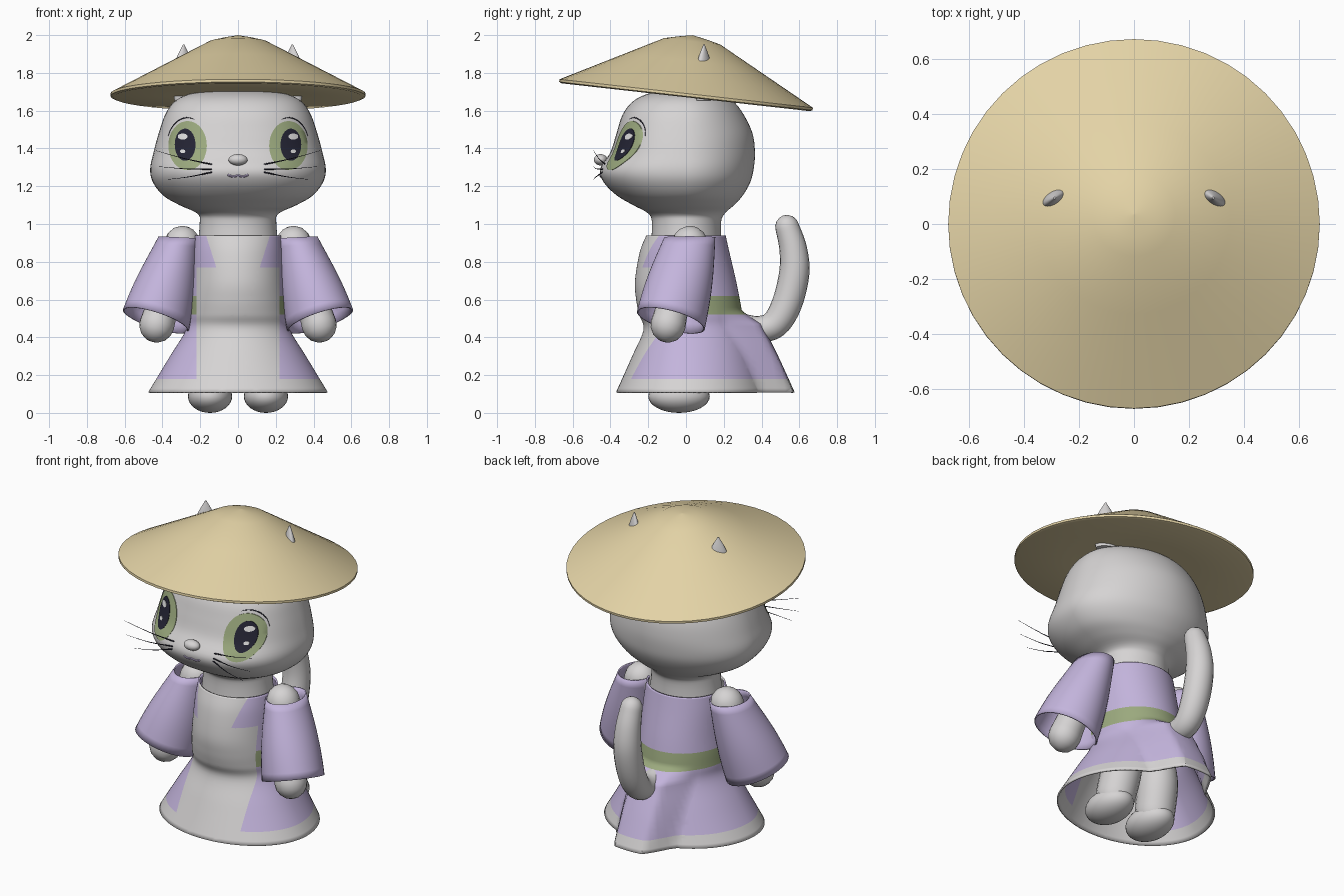
import bpy, bmesh, math
from mathutils import Vector, Matrix

if "Cube" in bpy.data.objects:
    bpy.data.objects.remove(bpy.data.objects["Cube"])

COLOURS = {"fur_grey": (0.67, 0.655, 0.655), "lavender": (0.55, 0.46, 0.72),
           "sash_green": (0.33, 0.40, 0.21), "straw": (0.77, 0.65, 0.38),
           "ink": (0.018, 0.018, 0.035), "eye_shine": (0.75, 0.75, 0.75)}
MATS = {}
for key, c in COLOURS.items():
    MATS[key] = bpy.data.materials.new(key)
    MATS[key].diffuse_color = (*c, 1)


def finish(name, bm, mats, thick=0.0, angle=40):
    bmesh.ops.recalc_face_normals(bm, faces=bm.faces)
    for f in bm.faces:
        f.smooth = True
    me = bpy.data.meshes.new(name)
    bm.to_mesh(me)
    bm.free()
    me.set_sharp_from_angle(angle=math.radians(angle))
    for m in mats:
        me.materials.append(MATS[m])
    ob = bpy.data.objects.new(name, me)
    bpy.context.collection.objects.link(ob)
    if thick:
        mod = ob.modifiers.new("thickness", 'SOLIDIFY')
        mod.thickness = thick
        mod.offset = -1
    return ob


def skin(rings, cap0=False, cap1=False):
    """Bridge a list of point rings with quads."""
    bm = bmesh.new()
    vs = [[bm.verts.new(p) for p in r] for r in rings]
    n = len(vs[0])
    for a, b in zip(vs, vs[1:]):
        for i in range(n):
            j = (i + 1) % n
            bm.faces.new((a[i], a[j], b[j], b[i]))
    if cap0:
        bm.faces.new(vs[0][::-1])
    if cap1:
        bm.faces.new(vs[-1])
    return bm


def spline(rows, k=5):
    """Smooth curve through rows of numbers."""
    P = [rows[0]] + list(rows) + [rows[-1]]
    out = []
    for i in range(1, len(P) - 2):
        for s in range(k):
            t = s / k
            out.append(tuple(0.5 * (2 * b + (c - a) * t + (2*a - 5*b + 4*c - d) * t*t
                             + (3*b - a - 3*c + d) * t**3)
                             for a, b, c, d in zip(*P[i-1:i+3])))
    return out + [tuple(rows[-1])]


def oval(row, seg=64, pf=2, pb=2):
    """Horizontal ring from z, half width, front depth, back depth; pf and pb set squareness."""
    z, rx, f, b = row
    out = []
    for i in range(seg):
        a = 2 * math.pi * i / seg
        c, s = math.cos(a), math.sin(a)
        p = pf if c > 0 else pb
        out.append(Vector((rx * math.copysign(abs(s) ** (2 / p), s),
                           -math.copysign(abs(c) ** (2 / p), c) * (f if c > 0 else b), z)))
    return out


def tube(name, path, mat, ref=(1, 0, 0), seg=20, k=5):
    """Round-ended tube along x, y, z, radius points."""
    pts = spline(path, k)
    P = [Vector(p[:3]) for p in pts]
    R = [p[3] for p in pts]
    T = [(P[min(i+1, len(P)-1)] - P[max(i-1, 0)]).normalized() for i in range(len(P))]
    caps = [math.radians(d) for d in (4, 22, 45, 68)]
    st = [(P[0] - T[0] * R[0] * math.cos(a), T[0], R[0] * math.sin(a)) for a in caps]
    st += list(zip(P, T, R))
    st += [(P[-1] + T[-1] * R[-1] * math.cos(a), T[-1], R[-1] * math.sin(a)) for a in caps[::-1]]
    rings = []
    for p, t, r in st:
        u = t.cross(Vector(ref)).normalized()
        v = t.cross(u)
        rings.append([p + r * (u * math.cos(2*math.pi*i/seg) + v * math.sin(2*math.pi*i/seg))
                      for i in range(seg)])
    return finish(name, skin(rings, True, True), [mat])


def ball(name, loc, size, mat):
    bm = bmesh.new()
    bmesh.ops.create_uvsphere(bm, u_segments=32, v_segments=16, radius=1,
                              matrix=Matrix.Translation(loc) @ Matrix.Diagonal((*size, 1)))
    return finish(name, bm, [mat])


# Head with neck, fuller towards the cheeks
HEAD = spline([(.84, .22, .19, .19), (1.0, .203, .18, .185), (1.055, .215, .20, .205),
               (1.10, .31, .28, .255), (1.15, .395, .365, .30), (1.22, .45, .435, .34),
               (1.29, .465, .455, .358), (1.38, .447, .40, .365), (1.48, .42, .368, .352),
               (1.58, .385, .335, .305), (1.65, .335, .28, .25), (1.69, .25, .20, .18),
               (1.708, .12, .10, .09), (1.71, .01, .01, .01)])
FULL = 2.35
finish("head", skin([oval(r, 80, FULL if r[0] > 1.08 else 2, 1.92) for r in HEAD], True, True),
       ["fur_grey"])


def face_y(x, z):
    """Front surface of the head."""
    for a, b in zip(HEAD, HEAD[1:]):
        if a[0] <= z <= b[0]:
            t = (z - a[0]) / (b[0] - a[0])
            rx, f = (a[i] + (b[i] - a[i]) * t for i in (1, 2))
            return -f * max(0, 1 - abs(x / rx) ** FULL) ** (1 / FULL)
    return 0


def face_plate(name, cx, cz, rx, rz, lift, mat):
    """Thin oval plate that follows the face."""
    rings = []
    for s, l in ((1, -.004), (1, lift), (.8, lift), (.6, lift), (.4, lift), (.2, lift), (.03, lift)):
        ring = []
        for i in range(40):
            a = 2 * math.pi * i / 40
            x, z = cx + s * rx * math.cos(a), cz + s * rz * math.sin(a)
            ring.append(Vector((x, face_y(x, z) - l, z)))
        rings.append(ring)
    finish(name, skin(rings, False, True), [mat])


# Body robe with coloured panels, sash and back fold over the tail
ROBE = spline([(.94, .23, .21, .21), (.85, .24, .245, .23), (.70, .25, .27, .265),
               (.60, .26, .264, .285), (.52, .265, .248, .30), (.44, .275, .225, .32),
               (.30, .36, .285, .37), (.11, .475, .37, .43)], 6)
rings = []
for row in ROBE:
    ring = oval(row, 96)
    for p in ring:
        if p.y > 0 and p.z < .54:
            fold = min(1, (.54 - p.z) / .07) * (.085 + .06 * (.54 - p.z) / .43)
            p.y += fold * max(0, min(1, (.2 - abs(p.x)) / .1))
    rings.append(ring)
bm = skin(rings)
cuts = [((0, 0, z), (0, 0, 1)) for z in (.18, .52, .62, .77)]
for s in (-1, 1):
    cuts += [((s*.22, 0, 0), (1, 0, 0)), ((s*.115, 0, .77), (s, 0, -.32))]
for co, no in cuts:
    bmesh.ops.bisect_plane(bm, geom=bm.verts[:] + bm.edges[:] + bm.faces[:],
                           plane_co=co, plane_no=no, dist=1e-5)
for f in bm.faces:
    x, y, z = f.calc_center_median()
    panel = y < 0 and abs(x) < (.115 + .32 * (z - .77) if z > .77 else .22)
    f.material_index = 0 if z < .18 or panel else (2 if .52 < z < .62 else 1)
finish("robe", bm, ["fur_grey", "lavender", "sash_green"], .01)

# Straw hat with a nearly flat underside, tilted up at the front
rings = [oval((h, r, r, r), 48) for r, h in
         ((.003, .006), (.35, .0), (.66, -.012), (.675, -.006), (.675, .008), (.52, .09),
          (.35, .18), (.15, .286), (.08, .303), (.003, .318))]
bm = skin(rings, True, True)
bmesh.ops.transform(bm, verts=bm.verts, matrix=Matrix.Translation((0, 0, 1.683)) @
                    Matrix.Rotation(math.radians(-6.4), 4, 'X'))
finish("hat", bm, ["straw"])

# Tail
tube("tail", [(0, .28, .47, .06), (0, .38, .445, .068), (0, .47, .47, .075), (0, .535, .58, .08),
              (0, .573, .74, .08), (0, .567, .87, .073), (0, .535, .985, .063)], "fur_grey")

# Nose and mouth
ball("nose", (0, -.452, 1.34), (.05, .036, .03), "fur_grey")
tube("mouth", [(x, face_y(x, z) + .001, z, .006) for x, z in
               ((-.05, 1.259), (-.025, 1.251), (0, 1.257), (.025, 1.251), (.05, 1.259))],
     "lavender", (0, 1, 0), 8)

for s, side in ((-1, "left"), (1, "right")):
    # Arms, legs and feet
    tube("arm_" + side, [(s*.295, .02, .895, .095), (s*.33, 0, .78, .09), (s*.39, -.06, .6, .085),
                         (s*.43, -.095, .465, .093)], "fur_grey")
    tube("leg_" + side, [(s*.12, .06, .46, .095), (s*.132, .05, .3, .115), (s*.145, .01, .13, .113)],
         "fur_grey")
    ball("foot_" + side, (s*.148, -.037, .088), (.117, .163, .088), "fur_grey")

    # Sleeve: flared open tube with a slanted cuff
    rings = []
    for i in range(11):
        t = i / 10
        cx, cy, cz = .315 + .12*t, .02 - .1*t, .93 - .44*t
        rx, ry = .105 + .07*t, .135 + .045*t
        bulge = 1 + .08 * math.sin(math.pi * t)
        ring = []
        for j in range(40):
            a = 2 * math.pi * j / 40
            dx, dy = rx * bulge * math.cos(a), ry * bulge * math.sin(a)
            ring.append(Vector((s * (cx + dx), cy + dy, cz + (.05 + .26*t) * dx - .25 * dy * t)))
        rings.append(ring)
    finish("sleeve_" + side, skin(rings), ["lavender"], .008)

    # Ear poking through the hat
    ear = spline([(1.655, .055, .03, .03), (1.75, .07, .032, .032),
                  (1.86, .05, .026, .026), (1.95, .004, .004, .004)])
    bm = skin([oval(r, 24) for r in ear], True, True)
    bmesh.ops.transform(bm, verts=bm.verts, matrix=Matrix.Translation((s*.288, .095, 0)) @
                        Matrix.Rotation(math.radians(-33 * s), 4, 'Z'))
    finish("ear_" + side, bm, ["fur_grey"])

    # Eye: iris, pupil, shines and lash line
    face_plate("iris_" + side, s*.267, 1.415, .102, .13, .004, "sash_green")
    face_plate("pupil_" + side, s*.28, 1.42, .055, .085, .007, "ink")
    face_plate("eye_shine_large_" + side, s*.293, 1.463, .026, .016, .0095, "eye_shine")
    face_plate("eye_shine_small_" + side, s*.293, 1.385, .014, .010, .0095, "eye_shine")
    lash = []
    for i in range(9):
        a = math.radians(20 + 90 * i / 8)
        x, z = .268 + .108 * math.cos(a), 1.415 + .148 * math.sin(a)
        lash.append((s*x, face_y(x, z) - .001, z, .001 + .002 * math.sin(math.pi * i / 8)))
    tube("lash_" + side, lash, "ink", (0, 1, 0), 8, 2)

    # Whiskers
    for n, (z0, x1, z1) in enumerate(((1.315, .44, 1.39), (1.29, .43, 1.305), (1.275, .38, 1.235))):
        x0 = .135
        y0 = face_y(x0, z0)
        tube(f"whisker_{side}_{n + 1}",
             [(s*x0, y0 + .005, z0, .004), (s*(x0 + x1)/2, y0 - .03, (z0 + z1)/2 - .005, .002),
              (s*x1, -.49, z1, .0007)], "ink", (0, 1, 0), 8)

for m in bpy.data.materials:
    if m.users and not m.is_grease_pencil:
        m.use_nodes = True
        m.node_tree.nodes["Principled BSDF"].inputs["Base Color"].default_value = m.diffuse_color
